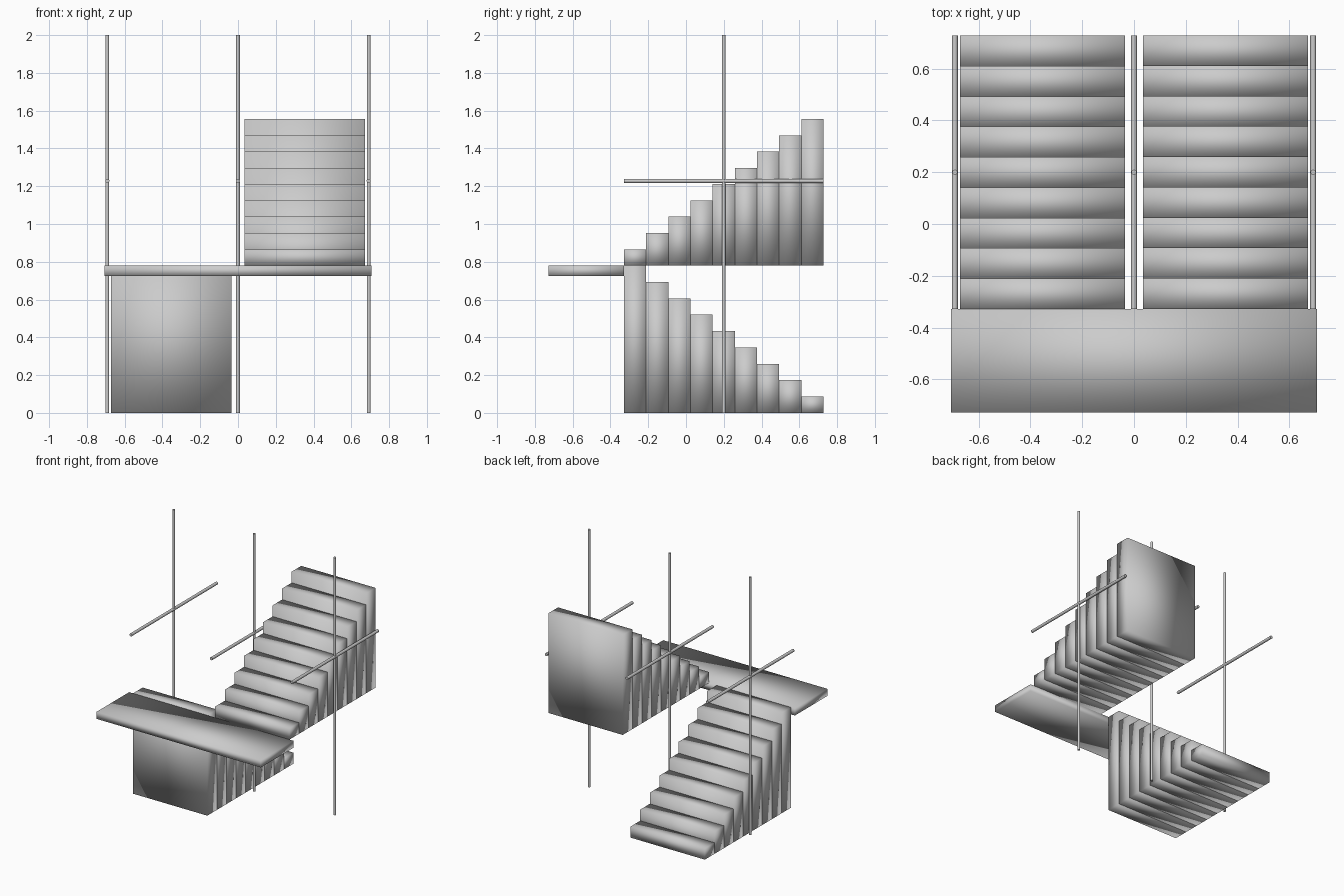
import bpy
import math

if "Cube" in bpy.data.objects:
    bpy.data.objects.remove(bpy.data.objects["Cube"])

STEPS = 9
Y_FRONT, Y_BACK = -0.328, 0.728
TREAD = (Y_BACK - Y_FRONT) / STEPS
LANDING_TOP = 0.78
RISE = LANDING_TOP / STEPS


def smooth(obj):
    for p in obj.data.polygons:
        p.use_smooth = True


def box(name, x, y, z):
    """Box from (min, max) pairs on each axis."""
    bpy.ops.mesh.primitive_cube_add(size=1, location=[(a + b) / 2 for a, b in (x, y, z)])
    obj = bpy.context.object
    obj.name = name
    obj.scale = [b - a for a, b in (x, y, z)]
    bpy.ops.object.transform_apply(location=False, rotation=False, scale=True)
    smooth(obj)


def rod(name, location, length, radius, rotation=(0, 0, 0)):
    bpy.ops.mesh.primitive_cylinder_add(vertices=12, radius=radius, depth=length,
                                        location=location, rotation=rotation)
    bpy.context.object.name = name
    bpy.ops.object.shade_smooth_by_angle(angle=math.radians(40))


for i in range(STEPS):
    # lower flight climbs from the back towards the landing
    y = Y_BACK - i * TREAD
    box(f"lower_step_{i + 1}", (-0.672, -0.034), (y - TREAD, y), (0, RISE * (i + 1)))
    # upper flight climbs from the landing to the back
    y = Y_FRONT + i * TREAD
    box(f"upper_step_{i + 1}", (0.034, 0.672), (y, y + TREAD),
        (LANDING_TOP, LANDING_TOP + (RISE - 0.0005) * (i + 1)))

# landing slab
box("landing", (-0.706, 0.706), (-0.728, Y_FRONT), (0.725, LANDING_TOP))

# posts and handrails
for side, x in (("left", -0.692), ("middle", 0), ("right", 0.692)):
    rod(f"{side}_post", (x, 0.2, 1), 2, 0.01)
    rod(f"{side}_handrail", (x, 0.2, 1.228), Y_BACK - Y_FRONT, 0.0115, (math.pi / 2, 0, 0))
    bpy.context.object.location.y = (Y_FRONT + Y_BACK) / 2
